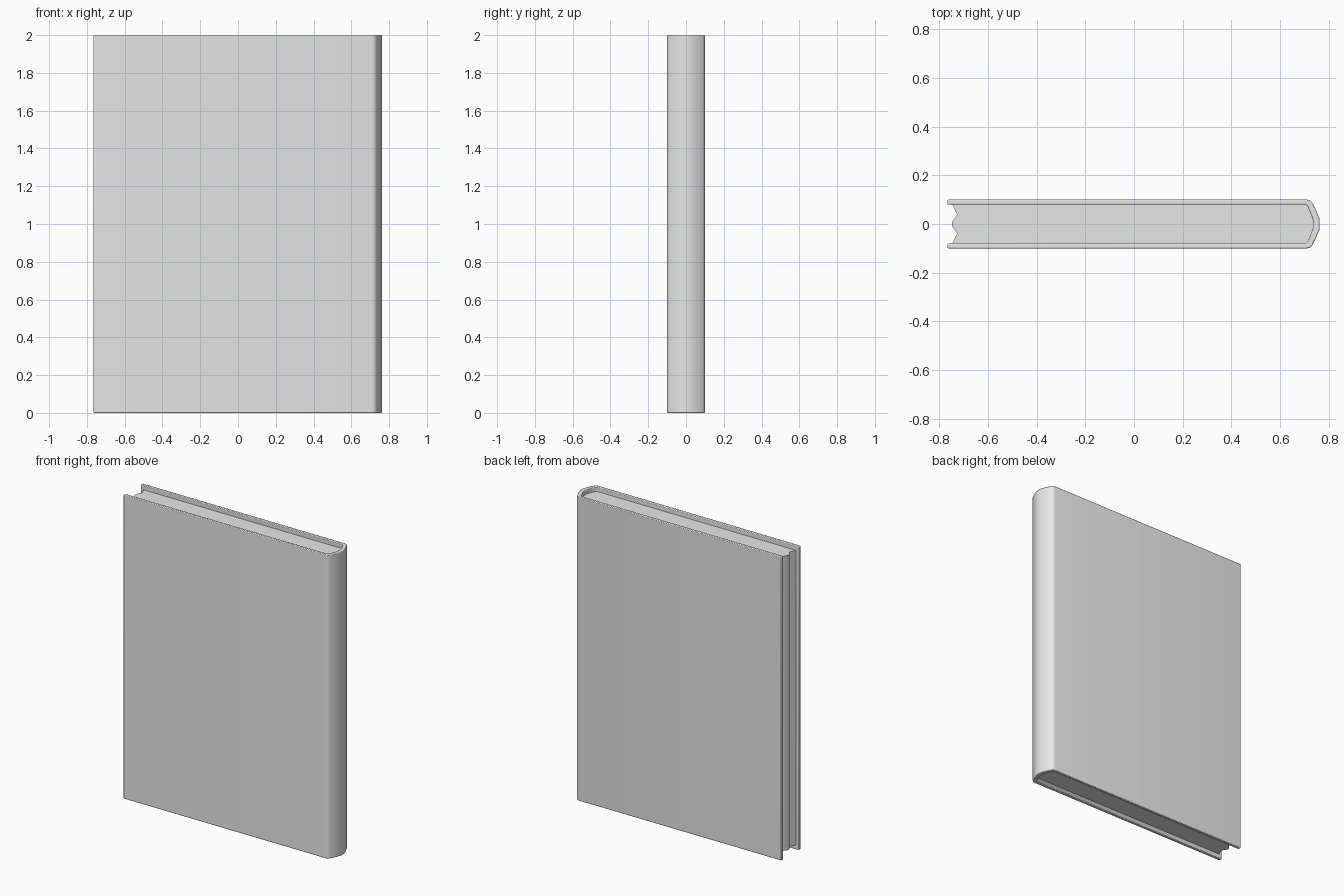
import bpy, bmesh


def make_material(name, value):
    mat = bpy.data.materials.new(name)
    mat.use_nodes = True
    color = (value, value, value, 1)
    mat.diffuse_color = color
    mat.node_tree.nodes["Principled BSDF"].inputs["Base Color"].default_value = color
    return mat


def mirrored(half):
    """Complete a half outline by reflecting it across y = 0."""
    return half + [(x, -y) for x, y in reversed(half)]


def extrude_profile(name, outline, bottom, top, mat):
    """Extrude a closed plan outline upwards into a solid."""
    bm = bmesh.new()
    face = bm.faces.new([bm.verts.new((x, y, bottom)) for x, y in outline])
    result = bmesh.ops.extrude_face_region(bm, geom=[face])
    verts = [v for v in result["geom"] if isinstance(v, bmesh.types.BMVert)]
    bmesh.ops.translate(bm, verts=verts, vec=(0, 0, top - bottom))
    bmesh.ops.recalc_face_normals(bm, faces=bm.faces)
    mesh = bpy.data.meshes.new(name)
    bm.to_mesh(mesh)
    bm.free()
    obj = bpy.data.objects.new(name, mesh)
    bpy.context.collection.objects.link(obj)
    mesh.materials.append(mat)
    bpy.ops.object.select_all(action="DESELECT")
    obj.select_set(True)
    bpy.context.view_layer.objects.active = obj
    bpy.ops.object.shade_smooth_by_angle(angle=0.7)
    return obj


cube = bpy.data.objects.get("Cube")
if cube:
    bpy.data.objects.remove(cube, do_unlink=True)

grey = make_material("plain grey", 0.8)

# Cover: two boards joined by a rounded spine
outer = [(-0.765, 0.1), (0.71, 0.1), (0.722, 0.097), (0.732, 0.088), (0.75, 0.05), (0.762, 0.02)]
inner = [(-0.765, 0.08), (0.704, 0.08), (0.712, 0.074), (0.726, 0.04), (0.735, 0.015)]
cover = extrude_profile("cover", mirrored(outer) + mirrored(inner)[::-1], 0, 2, grey)
bevel = cover.modifiers.new("soft edges", "BEVEL")
bevel.width = 0.004
bevel.segments = 2
bevel.angle_limit = 0.9

# Page block: wavy fore edge, rounded back against the spine
spine_side = mirrored(inner[1:])
fore_edge = mirrored([(-0.745, 0.08), (-0.726, 0.038), (-0.747, 0.008)])
extrude_profile("page_block", spine_side + fore_edge[::-1], 0.03, 1.97, grey)
